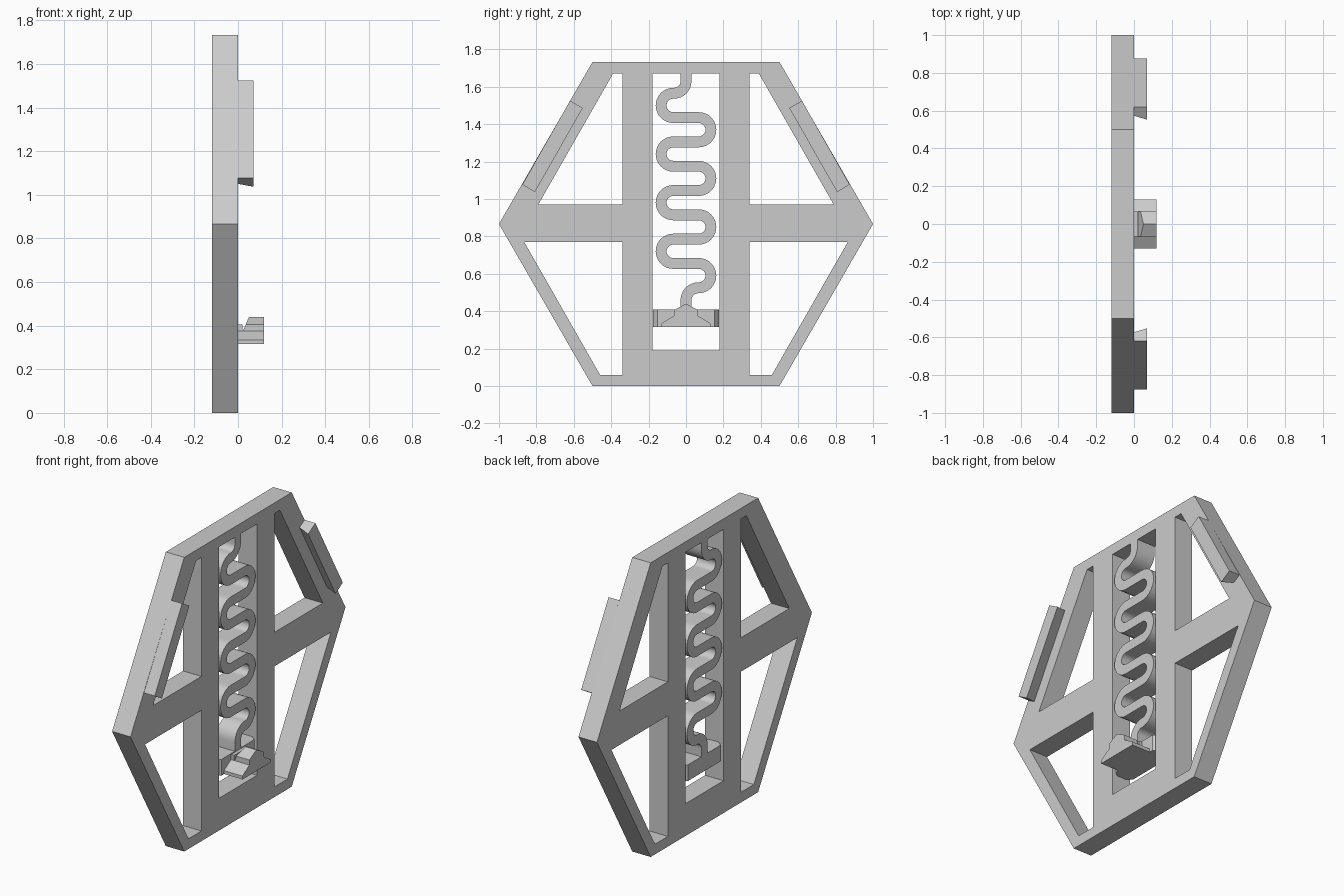
import bpy, bmesh
from math import sin, cos, pi, radians
from mathutils import Vector

cube = bpy.data.objects.get("Cube")
if cube:
    bpy.data.objects.remove(cube, do_unlink=True)

grey = bpy.data.materials.new("plain grey")
grey.use_nodes = True
grey.diffuse_color = (0.6, 0.6, 0.6, 1)
grey.node_tree.nodes["Principled BSDF"].inputs["Base Color"].default_value = grey.diffuse_color

BACK, FACE = -0.12, 0.0


def loft(name, start, end):
    """Solid between two matching loops of 3D points."""
    bm = bmesh.new()
    a = [bm.verts.new(p) for p in start]
    b = [bm.verts.new(p) for p in end]
    bm.faces.new(a)
    bm.faces.new(b)
    n = len(a)
    for i in range(n):
        j = (i + 1) % n
        bm.faces.new((a[i], a[j], b[j], b[i]))
    bmesh.ops.recalc_face_normals(bm, faces=bm.faces)
    mesh = bpy.data.meshes.new(name)
    bm.to_mesh(mesh)
    bm.free()
    mesh.materials.append(grey)
    obj = bpy.data.objects.new(name, mesh)
    bpy.context.collection.objects.link(obj)
    return obj


def prism(name, outline, x0, x1):
    """Extrude a (y, z) outline along x."""
    return loft(name, [(x0, y, z) for y, z in outline], [(x1, y, z) for y, z in outline])


def mirrored(half):
    """Close a (y, z) half outline by mirroring it across y = 0."""
    return half + [(-y, z) for y, z in reversed(half)]


# Hexagonal frame with the centre slot and four windows cut out
frame = prism("frame", mirrored([(0.5, 0), (1, 0.866), (0.5, 1.732)]), BACK, FACE)
upper = [(0.34, 0.97), (0.79, 0.97), (0.39, 1.67), (0.34, 1.67)]
lower = [(0.34, 0.06), (0.46, 0.06), (0.865, 0.77), (0.34, 0.77)]
openings = [mirrored([(0.178, 0.19), (0.178, 1.67)])]
for s in (1, -1):
    openings += [[(s * y, z) for y, z in w] for w in (upper, lower)]
cutters = []
for outline in openings:
    cutter = prism("opening_cutter", outline, BACK - 0.1, FACE + 0.1)
    cutter.hide_render = True
    cutters.append(cutter)
    mod = frame.modifiers.new("opening", 'BOOLEAN')
    mod.operation = 'DIFFERENCE'
    mod.solver = 'EXACT'
    mod.object = cutter
bpy.context.view_layer.objects.active = frame
frame.select_set(True)
for mod in list(frame.modifiers):
    bpy.ops.object.modifier_apply(modifier=mod.name)
for cutter in cutters:
    bpy.data.objects.remove(cutter, do_unlink=True)

# Serpentine spring: centre line of arcs and straight runs, then thickened
R, HALF, SIDE = 0.065, 0.029, 0.068


def arc(cy, cz, a0, a1, steps):
    angles = [radians(a0 + (a1 - a0) * i / steps) for i in range(steps + 1)]
    return [Vector((cy + R * cos(a), cz + R * sin(a))) for a in angles]


path = [Vector((0, 1.68))] + arc(-R, 1.63, 0, -90, 8)
for i in range(8):
    z = 1.5 - 2 * R * i
    path += arc(-SIDE, z, 90, 270, 16) if i % 2 == 0 else arc(SIDE, z, 90, -90, 16)
path += arc(R, 0.46, 90, 180, 8) + [Vector((0, 0.4))]
left, right = [], []
for i, p in enumerate(path):
    d = (path[min(i + 1, len(path) - 1)] - path[max(i - 1, 0)]).normalized()
    side = Vector((-d.y, d.x)) * HALF
    left.append(p + side)
    right.append(p - side)
spring = prism("spring", left + right[::-1], BACK, FACE)
bpy.ops.object.select_all(action='DESELECT')
spring.select_set(True)
bpy.context.view_layer.objects.active = spring
bpy.ops.object.shade_smooth_by_angle(angle=radians(35))

# Sliding block with bevelled ends riding in the slot
half = [(0.152, FACE), (0.176, -0.03), (0.176, -0.09), (0.152, BACK)]
ends = mirrored(half)
loft("slider", [(x, y, 0.315) for y, x in ends], [(x, y, 0.41) for y, x in ends])

# Latch on the slider: wide foot, low rear wall and roofed head with sloped back
prism("latch_foot", mirrored([(0.13, 0.315), (0.13, 0.335), (0.065, 0.375)]), FACE, 0.12)
prism("latch_rear_wall", mirrored([(0.065, 0.37), (0.065, 0.405)]), FACE, 0.02)
head = [(-0.065, 0.37), (0.065, 0.37), (0.065, 0.405), (0, 0.44), (-0.065, 0.405)]
loft("latch_head",
     [(0.02 + (z - 0.37) * 0.43, y, z) for y, z in head],
     [(0.12, y, z) for y, z in head])

# Undercut lips along the two upper slanted edges
for s, label in ((1, "rear"), (-1, "front")):
    root = [(0.62, 1.525), (0.573, 1.498), (0.828, 1.05), (0.875, 1.077)]
    tip = [(0.62, 1.525), (0.552, 1.486), (0.808, 1.037), (0.875, 1.077)]
    loft(label + "_lip", [(FACE, s * y, z) for y, z in root], [(0.07, s * y, z) for y, z in tip])
